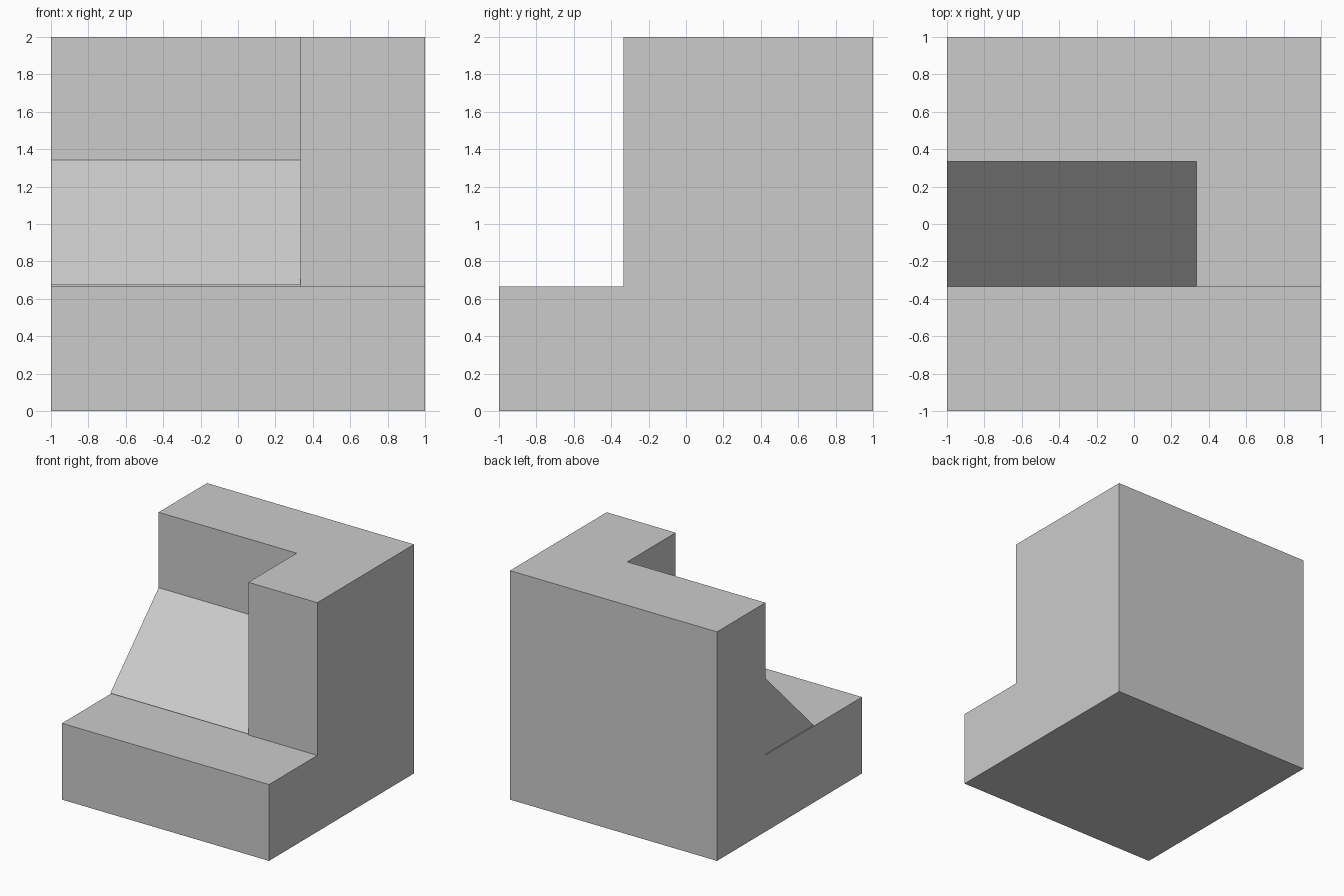
import bpy
import bmesh
from mathutils import Vector

if "Cube" in bpy.data.objects:
    bpy.data.objects.remove(bpy.data.objects["Cube"])

T = 1 / 3   # everything sits on a grid of thirds


def finish(name, bm):
    bmesh.ops.recalc_face_normals(bm, faces=bm.faces[:])
    mesh = bpy.data.meshes.new(name)
    bm.to_mesh(mesh)
    bm.free()
    obj = bpy.data.objects.new(name, mesh)
    bpy.context.collection.objects.link(obj)
    return obj


def extrude(bm, faces, offset):
    geom = bmesh.ops.extrude_face_region(bm, geom=faces)["geom"]
    verts = [g for g in geom if isinstance(g, bmesh.types.BMVert)]
    bmesh.ops.translate(bm, verts=verts, vec=offset)
    return [g for g in geom if isinstance(g, bmesh.types.BMFace)]


# Block: square base with an L-shaped wall raised along the back and right
bm = bmesh.new()
bmesh.ops.create_grid(bm, x_segments=3, y_segments=3, size=1)
top = extrude(bm, bm.faces[:], Vector((0, 0, 2 * T)))
wall = []
for f in top:
    c = f.calc_center_median()
    if c.y > T or (c.x > T and c.y > -T):
        wall.append(f)
extrude(bm, wall, Vector((0, 0, 4 * T)))
bmesh.ops.dissolve_limit(bm, angle_limit=0.01, verts=bm.verts[:], edges=bm.edges[:])
finish("stepped_block", bm)

# Ramp: triangular profile filling the notch, a hair above the base
bm = bmesh.new()
z = 2 * T + 0.008
profile = [(-1, -T, z), (-1, T, z), (-1, T, z + 2 * T)]
face = bm.faces.new([bm.verts.new(p) for p in profile])
extrude(bm, [face], Vector((4 * T, 0, 0)))
finish("ramp", bm)
